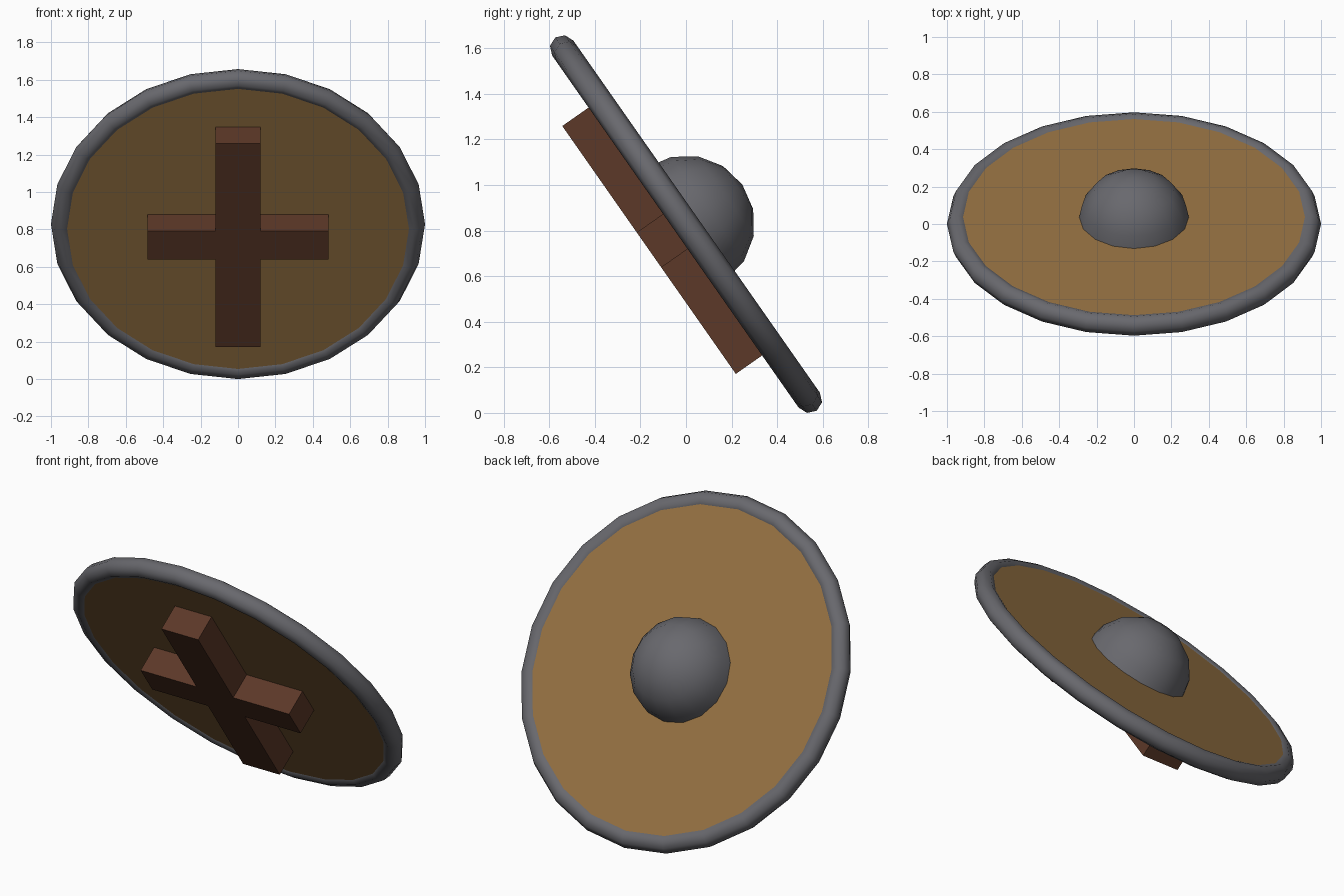
import bpy, bmesh, math
from mathutils import Matrix

if "Cube" in bpy.data.objects:
    bpy.data.objects.remove(bpy.data.objects["Cube"])

# Everything is modelled flat, then tilted back by one shared transform
TILT = Matrix.Translation((0, 0, 0.8286)) @ Matrix.Rotation(math.radians(-55), 4, 'X')


def material(name, rgb):
    m = bpy.data.materials.new(name)
    m.diffuse_color = (*rgb, 1)
    m.use_nodes = True
    m.node_tree.nodes["Principled BSDF"].inputs["Base Color"].default_value = m.diffuse_color
    return m


WOOD = material("tan wood", (0.30, 0.165, 0.055))
METAL = material("dark grey metal", (0.14, 0.14, 0.155))
BRACE = material("dark brown wood", (0.107, 0.040, 0.021))


def finish(name, mat, smooth=False):
    ob = bpy.context.object
    ob.name = name
    ob.data.transform(TILT)
    ob.data.materials.append(mat)
    if smooth:
        bpy.ops.object.shade_smooth()
    return ob


# Round wooden board
bpy.ops.mesh.primitive_cylinder_add(vertices=24, radius=0.935, depth=0.09)
finish("shield_board", WOOD)

# Metal rim
bpy.ops.mesh.primitive_torus_add(major_segments=24, minor_segments=8,
                                 major_radius=0.943, minor_radius=0.057)
finish("shield_rim", METAL, True)

# Domed boss: upper half of a sphere
bpy.ops.mesh.primitive_uv_sphere_add(segments=16, ring_count=8, radius=0.302)
me = bpy.context.object.data
bm = bmesh.new()
bm.from_mesh(me)
bmesh.ops.delete(bm, geom=[v for v in bm.verts if v.co.z < -0.01], context='VERTS')
bm.to_mesh(me)
bm.free()
finish("shield_boss", METAL, True)

# Cross brace on the other side: extruded cross outline
W, A, H, L = 0.12, 0.485, 0.094, 0.664
quarter = [(A, H), (W, H), (W, L)]
outline = quarter + [(-x, y) for x, y in reversed(quarter)]
outline += [(-x, -y) for x, y in outline]
bm = bmesh.new()
face = bm.faces.new([bm.verts.new((x, y, -0.01)) for x, y in outline])
ext = bmesh.ops.extrude_face_region(bm, geom=[face])
for v in ext["geom"]:
    if isinstance(v, bmesh.types.BMVert):
        v.co.z = -0.198
bmesh.ops.recalc_face_normals(bm, faces=bm.faces)
me = bpy.data.meshes.new("cross_brace")
bm.to_mesh(me)
bm.free()
ob = bpy.data.objects.new("cross_brace", me)
bpy.context.collection.objects.link(ob)
bpy.context.view_layer.objects.active = ob
finish("cross_brace", BRACE)
